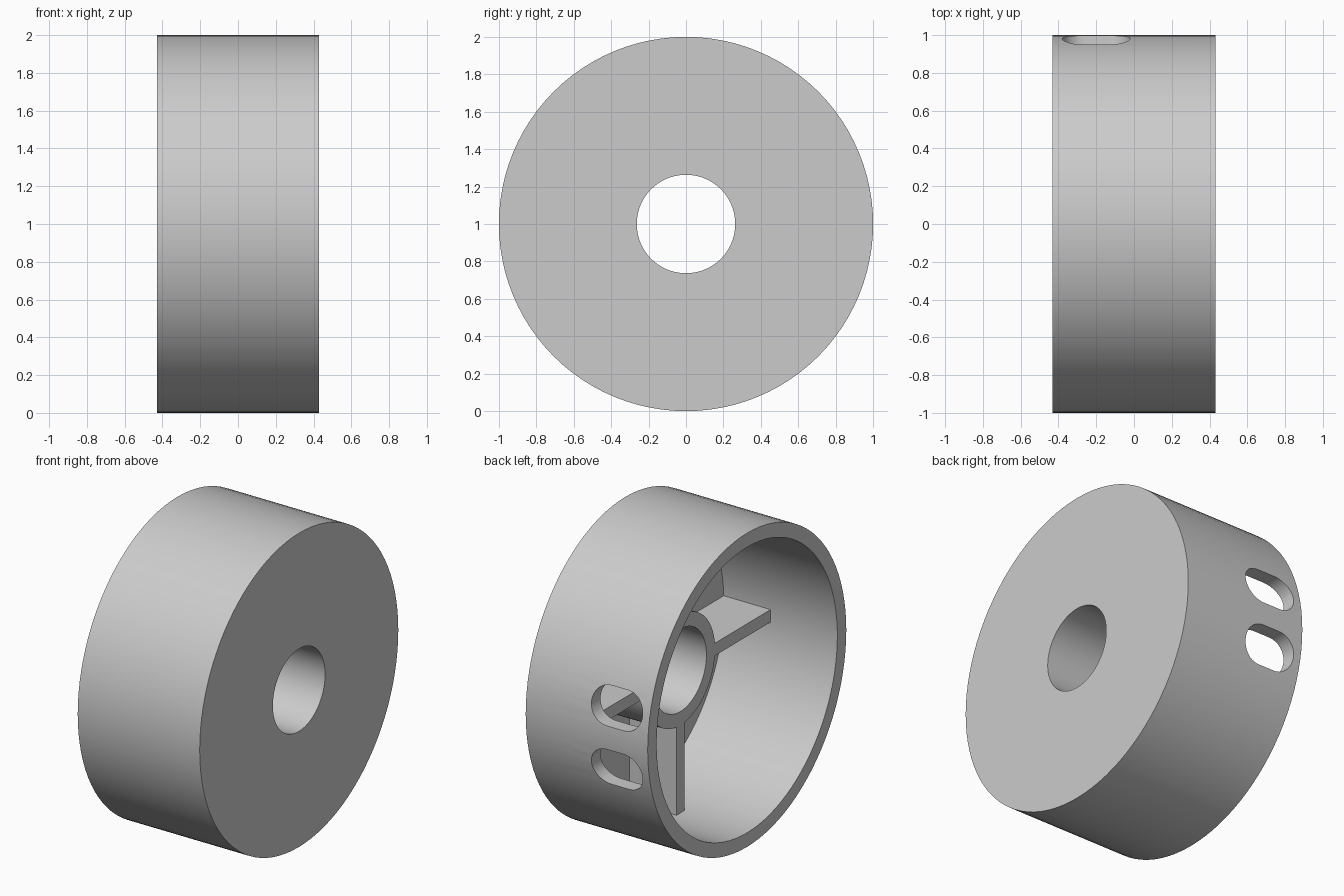
import bpy, bmesh
from math import sin, cos, pi, radians
from mathutils import Matrix, Vector

default = bpy.data.objects.get("Cube")
if default:
    bpy.data.objects.remove(default, do_unlink=True)

OUTER, INNER, HUB, BORE = 1.0, 0.91, 0.35, 0.263
HALF, FLOOR, HUB_END = 0.43, 0.37, 0.04
AXIS = Vector((0, 0, 1))

grey = bpy.data.materials.new("plain grey")
grey.use_nodes = True
colour = (0.6, 0.6, 0.6, 1)
grey.diffuse_color = colour
grey.node_tree.nodes["Principled BSDF"].inputs["Base Color"].default_value = colour


def make_object(name, bm):
    bmesh.ops.recalc_face_normals(bm, faces=bm.faces)
    mesh = bpy.data.meshes.new(name)
    bm.to_mesh(mesh)
    bm.free()
    mesh.materials.append(grey)
    obj = bpy.data.objects.new(name, mesh)
    bpy.context.collection.objects.link(obj)
    return obj


def activate(obj):
    bpy.ops.object.select_all(action='DESELECT')
    obj.select_set(True)
    bpy.context.view_layer.objects.active = obj


def lathe(name, profile, steps=96):
    """Revolve a closed (x, radius) profile about the wheel axis."""
    bm = bmesh.new()
    verts = [bm.verts.new((x, 0, AXIS.z + r)) for x, r in profile]
    edges = [bm.edges.new((v, verts[i - 1])) for i, v in enumerate(verts)]
    bmesh.ops.spin(bm, geom=verts + edges, cent=AXIS, axis=(1, 0, 0),
                   angle=2 * pi, steps=steps, use_merge=True)
    bmesh.ops.remove_doubles(bm, verts=bm.verts, dist=0.0001)
    return make_object(name, bm)


def slot_cutter(name, z, radius=0.12, half_length=0.18):
    """Rounded slot prism running along y through the back wall."""
    bm = bmesh.new()
    ring = []
    for side in (1, -1):
        for i in range(17):
            a = -pi / 2 + pi * i / 16
            x = -0.2 + side * (half_length - radius + radius * cos(a))
            ring.append(bm.verts.new((x, 0.75, z + side * radius * sin(a))))
    face = bm.faces.new(ring)
    out = bmesh.ops.extrude_face_region(bm, geom=[face])
    moved = [v for v in out["geom"] if isinstance(v, bmesh.types.BMVert)]
    bmesh.ops.translate(bm, verts=moved, vec=(0, 0.4, 0))
    obj = make_object(name, bm)
    obj.hide_render = True
    obj.hide_set(True)
    return obj


# Drum: outer wall, end disc and hub tube in one revolved section
drum = lathe("drum", [(HALF, BORE), (HALF, OUTER), (-HALF, OUTER), (-HALF, INNER),
                      (FLOOR, INNER), (FLOOR, HUB), (HUB_END, HUB), (HUB_END, BORE)])

# Two rounded slots in the back wall
for label, offset in (("upper", 0.195), ("lower", -0.195)):
    cutter = slot_cutter(label + "_slot_cutter", AXIS.z + offset)
    mod = drum.modifiers.new(label + "_slot", 'BOOLEAN')
    mod.operation, mod.solver, mod.object = 'DIFFERENCE', 'EXACT', cutter
    activate(drum)
    bpy.ops.object.modifier_apply(modifier=mod.name)
    bpy.data.objects.remove(cutter, do_unlink=True)
activate(drum)
bpy.ops.object.shade_smooth_by_angle(angle=radians(30))

# Four ribs joining the hub to the wall
start, end = HUB - 0.02, INNER + 0.01
for i, label in enumerate(("back", "top", "front", "bottom")):
    bm = bmesh.new()
    bmesh.ops.create_cube(bm, size=1)
    bmesh.ops.scale(bm, verts=bm.verts, vec=(FLOOR + 0.01 - HUB_END, end - start, 0.08))
    bmesh.ops.translate(bm, verts=bm.verts,
                        vec=((FLOOR + 0.01 + HUB_END) / 2, (start + end) / 2, 0))
    bmesh.ops.transform(bm, verts=bm.verts,
                        matrix=Matrix.Translation(AXIS) @ Matrix.Rotation(i * pi / 2, 4, 'X'))
    make_object(label + "_rib", bm)
